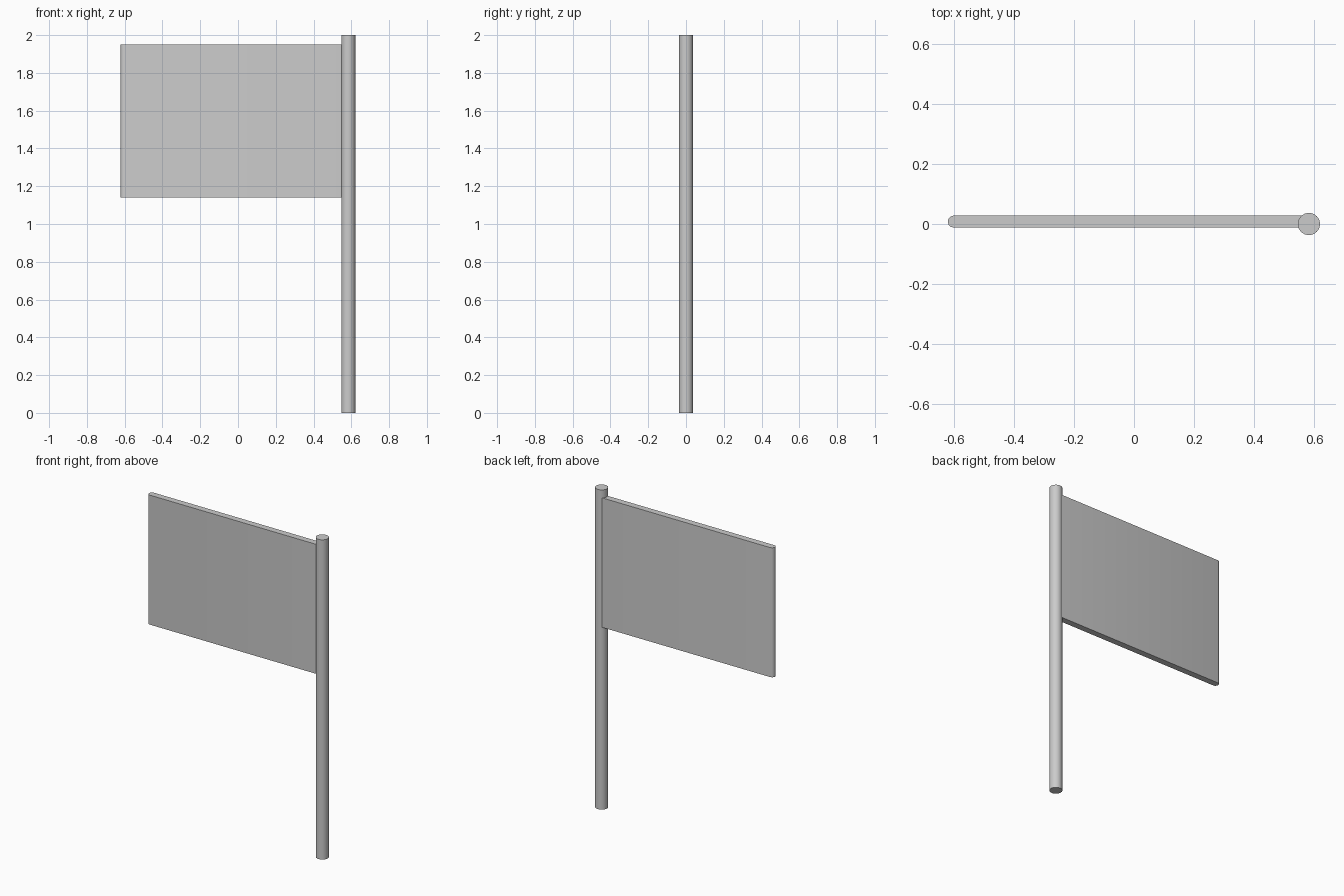
import bpy, bmesh, math

if "Cube" in bpy.data.objects:
    bpy.data.objects.remove(bpy.data.objects["Cube"])

POLE_X, POLE_R = 0.584, 0.037

# Round pole
bpy.ops.mesh.primitive_cylinder_add(vertices=32, radius=POLE_R, depth=2.0,
                                    location=(POLE_X, 0, 1.0))
pole = bpy.context.object
pole.name = "pole"
bpy.ops.object.shade_smooth_by_angle(angle=math.radians(30))

# Flat panel with a rounded free edge: plan outline extruded upward
left, right, y_mid, half = -0.622, 0.57, 0.008, 0.02
steps = 6
outline = [(right, y_mid - half), (right, y_mid + half)]
for i in range(steps + 1):
    a = math.pi / 2 + math.pi * i / steps
    outline.append((left + half + half * math.cos(a), y_mid + half * math.sin(a)))

bm = bmesh.new()
face = bm.faces.new([bm.verts.new((x, y, 1.14)) for x, y in outline])
ext = bmesh.ops.extrude_face_region(bm, geom=[face], use_keep_orig=True)
top = [v for v in ext["geom"] if isinstance(v, bmesh.types.BMVert)]
bmesh.ops.translate(bm, verts=top, vec=(0, 0, 0.81))
bmesh.ops.recalc_face_normals(bm, faces=bm.faces)
mesh = bpy.data.meshes.new("flag_panel")
bm.to_mesh(mesh)
bm.free()
panel = bpy.data.objects.new("flag_panel", mesh)
bpy.context.collection.objects.link(panel)

bpy.ops.object.select_all(action='DESELECT')
panel.select_set(True)
bpy.context.view_layer.objects.active = panel
bpy.ops.object.shade_smooth_by_angle(angle=math.radians(35))
